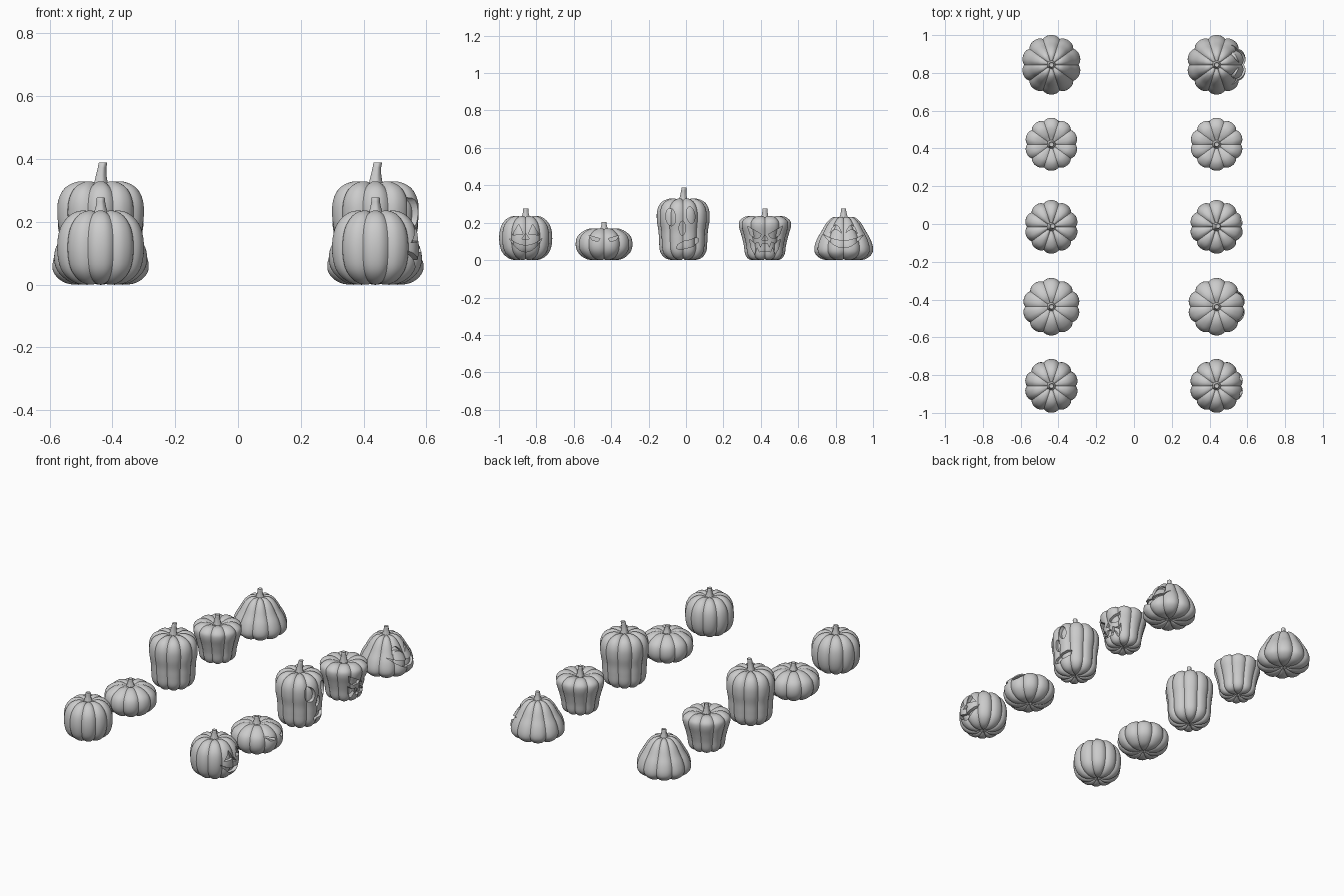
import bpy, bmesh, math
from mathutils import Vector

if "Cube" in bpy.data.objects:
    bpy.data.objects.remove(bpy.data.objects["Cube"])

SEG, LOBES, DEPTH = 100, 10, 0.018


def new_object(name, bm, loc):
    bmesh.ops.recalc_face_normals(bm, faces=bm.faces)
    me = bpy.data.meshes.new(name)
    bm.to_mesh(me)
    bm.free()
    ob = bpy.data.objects.new(name, me)
    ob.location = loc
    bpy.context.collection.objects.link(ob)
    return ob


def activate(ob):
    bpy.ops.object.select_all(action='DESELECT')
    ob.select_set(True)
    bpy.context.view_layer.objects.active = ob


def smooth(ob, angle):
    activate(ob)
    bpy.ops.object.shade_smooth_by_angle(angle=math.radians(angle))


def subtract(ob, cutter):
    cutter.hide_render = True
    m = ob.modifiers.new("cut", 'BOOLEAN')
    m.operation, m.solver, m.object = 'DIFFERENCE', 'EXACT', cutter
    activate(ob)
    bpy.ops.object.modifier_apply(modifier=m.name)
    bpy.data.objects.remove(cutter)


def spline(pts, n=4):
    # smooth curve through the profile points
    p = [Vector(q) for q in pts]
    p = [Vector((-p[1].x, p[1].y))] + p + [Vector((-p[-2].x, p[-2].y))]
    out = []
    for i in range(1, len(p) - 2):
        a, b, c, d = p[i - 1:i + 3]
        for k in range(n):
            t = k / n
            out.append(0.5 * (2 * b + (c - a) * t + (2 * a - 5 * b + 4 * c - d) * t * t
                              + (3 * b - a - 3 * c + d) * t ** 3))
    return out + [p[-2]]


def lathe(rings, seg):
    # rings of points closed by a fan at both ends
    bm = bmesh.new()
    vs = [[bm.verts.new(q) for q in ring] for ring in rings]
    for a, b in zip(vs, vs[1:]):
        for i in range(seg):
            j = (i + 1) % seg
            bm.faces.new((a[i], a[j], b[j], b[i]))
    for ring in (vs[0], vs[-1]):
        c = bm.verts.new(sum((v.co for v in ring), Vector()) / seg)
        for i in range(seg):
            bm.faces.new((c, ring[i], ring[(i + 1) % seg]))
    return bm


def body(name, profile, loc, inset=0):
    rmax = max(r for r, z in profile)
    top = max(z for r, z in profile)
    mid = top / 2
    sr, sz = 1 - inset / rmax, 1 - inset / mid
    rings = []
    for r, z in spline(profile)[1:-1]:
        ring = []
        for i in range(SEG):
            a = 2 * math.pi * i / SEG
            lobe = abs(math.cos(LOBES / 2 * (a - math.pi / 2)))
            g = 0.085 * (1 - lobe) ** 1.4
            rr = r * sr * (1 - g)
            zz = mid + (z - mid) * sz * (1 - 0.6 * g)
            ring.append((rr * math.cos(a), rr * math.sin(a), zz))
        rings.append(ring)
    return new_object(name, lathe(rings, SEG), loc)


def stem(name, z0, z1, lean, loc):
    h = z1 - z0
    prof = [(.026, -.012), (.021, .004), (.0165, h * .4), (.0135, h * .75),
            (.0135, h - .002), (.012, h), (.007, h - .003)]
    n, rings = 20, []
    for r, z in prof:
        off = lean * max(z / h, 0) ** 2
        rings.append([(r * (1 + .06 * math.cos(5 * t)) * math.cos(t) + off,
                       r * (1 + .06 * math.cos(5 * t)) * math.sin(t) + off * .7, z0 + z)
                      for t in (2 * math.pi * i / n for i in range(n))])
    smooth(new_object(name, lathe(rings, n), loc), 40)


def carve(ob, polys, profile, loc):
    # prisms of the face shapes, trimmed to a shallow recess under the skin
    bm = bmesh.new()
    for poly in polys:
        f = bm.faces.new([bm.verts.new((.05, u, z)) for u, z in poly])
        res = bmesh.ops.extrude_face_region(bm, geom=[f], use_keep_orig=True)
        vs = [g for g in res['geom'] if isinstance(g, bmesh.types.BMVert)]
        bmesh.ops.translate(bm, verts=vs, vec=(.2, 0, 0))
    bmesh.ops.triangulate(bm, faces=[f for f in bm.faces if len(f.verts) > 4])
    cutter = new_object("face_cutter", bm, loc)
    subtract(cutter, body("inner_cutter", profile, loc, DEPTH))
    subtract(ob, cutter)


# Face shape helpers (u across, z up)
def flip(poly):
    return [(-u, z) for u, z in poly]


def pair(poly):
    return [poly, flip(poly)]


def oval(u, z, ru, rz, tilt=0):
    out = []
    for i in range(24):
        t = 2 * math.pi * i / 24
        a, b = ru * math.cos(t), rz * math.sin(t)
        out.append((u + a * math.cos(tilt) - b * math.sin(tilt),
                    z + a * math.sin(tilt) + b * math.cos(tilt)))
    return out


def crescent(u, w, z_end, z_a, z_b, n=16):
    ts = [-1 + 2 * i / n for i in range(n + 1)]
    arc = lambda zm, t: (u + w * t, zm + (z_end - zm) * t * t)
    return [arc(z_a, t) for t in ts] + [arc(z_b, t) for t in reversed(ts[1:-1])]


def symmetric(half):
    # half outline starting and ending on the centre line
    return half + [(-u, z) for u, z in reversed(half[1:-1])]


round_face = pair([(-.072, .134), (-.014, .139), (-.037, .192)]) + [
    [(-.02, .112), (.02, .112), (0, .143)], crescent(0, .09, .118, .078, .044)]
squat_face = pair([(-.08, .131), (-.022, .115), (-.032, .1), (-.062, .106)]) + [
    [(0, .108), (-.016, .09), (0, .072), (.016, .09)],
    symmetric([(0, .057), (.024, .041), (.048, .06), (.068, .048), (.092, .079),
               (.066, .071), (.048, .079), (.024, .062), (0, .075)])]
tall_face = [oval(-.067, .23, .026, .047, .1), oval(.04, .24, .022, .045, .15),
             oval(-.005, .17, .017, .038),
             [(-.036, .062), (-.03, .082), (0, .1), (.04, .108), (.068, .121), (.081, .115),
              (.078, .095), (.055, .074), (.015, .063), (-.015, .056)]]
taper_face = pair([(-.094, .182), (-.02, .138), (-.03, .12), (-.055, .117), (-.078, .135)]) + [
    [(0, .135), (-.017, .108), (.017, .108)],
    symmetric([(0, .05), (.03, .044), (.042, .07), (.054, .03), (.072, .06), (.083, .112),
               (.052, .088), (.036, .096), (.024, .066), (.012, .09), (0, .088)])]
wide_face = pair(crescent(-.042, .031, .143, .187, .164)) + [
    crescent(0, .108, .137, .104, .066)]

# name, y, profile (radius, height), stem base, stem top, stem lean, face
kinds = [
    ("round", -.857, [(0, .012), (.05, 0), (.095, .012), (.13, .05), (.142, .115), (.132, .18),
                      (.1, .222), (.06, .236), (.025, .228), (0, .222)], .228, .277, 0, round_face),
    ("squat", -.438, [(0, .01), (.05, 0), (.1, .008), (.14, .042), (.152, .085), (.14, .13),
                      (.1, .161), (.06, .17), (.025, .16), (0, .155)], .16, .203, 0, squat_face),
    ("tall", -.015, [(0, .01), (.05, 0), (.095, .01), (.123, .045), (.129, .1), (.132, .155),
                     (.141, .215), (.138, .27), (.115, .31), (.07, .329), (.025, .322), (0, .315)],
     .322, .389, .007, tall_face),
    ("tapered", .422, [(0, .012), (.05, 0), (.085, .005), (.105, .03), (.113, .08), (.125, .13),
                       (.139, .18), (.134, .212), (.1, .234), (.06, .232), (.025, .218), (0, .213)],
     .218, .277, 0, taper_face),
    ("wide", .843, [(0, .012), (.06, 0), (.115, .005), (.15, .032), (.157, .065), (.144, .11),
                    (.12, .152), (.092, .199), (.06, .228), (.028, .231), (0, .224)],
     .228, .277, 0, wide_face),
]

# Left row is plain, right row is carved on the +x side
for side, x in (("plain", -.4375), ("carved", .4375)):
    for name, y, prof, z0, z1, lean, face in kinds:
        loc = (x, y, 0)
        ob = body(f"{side}_{name}_pumpkin", prof, loc)
        if side == "carved":
            carve(ob, face, prof, loc)
        smooth(ob, 40)
        stem(f"{side}_{name}_stem", z0, z1, lean, loc)
